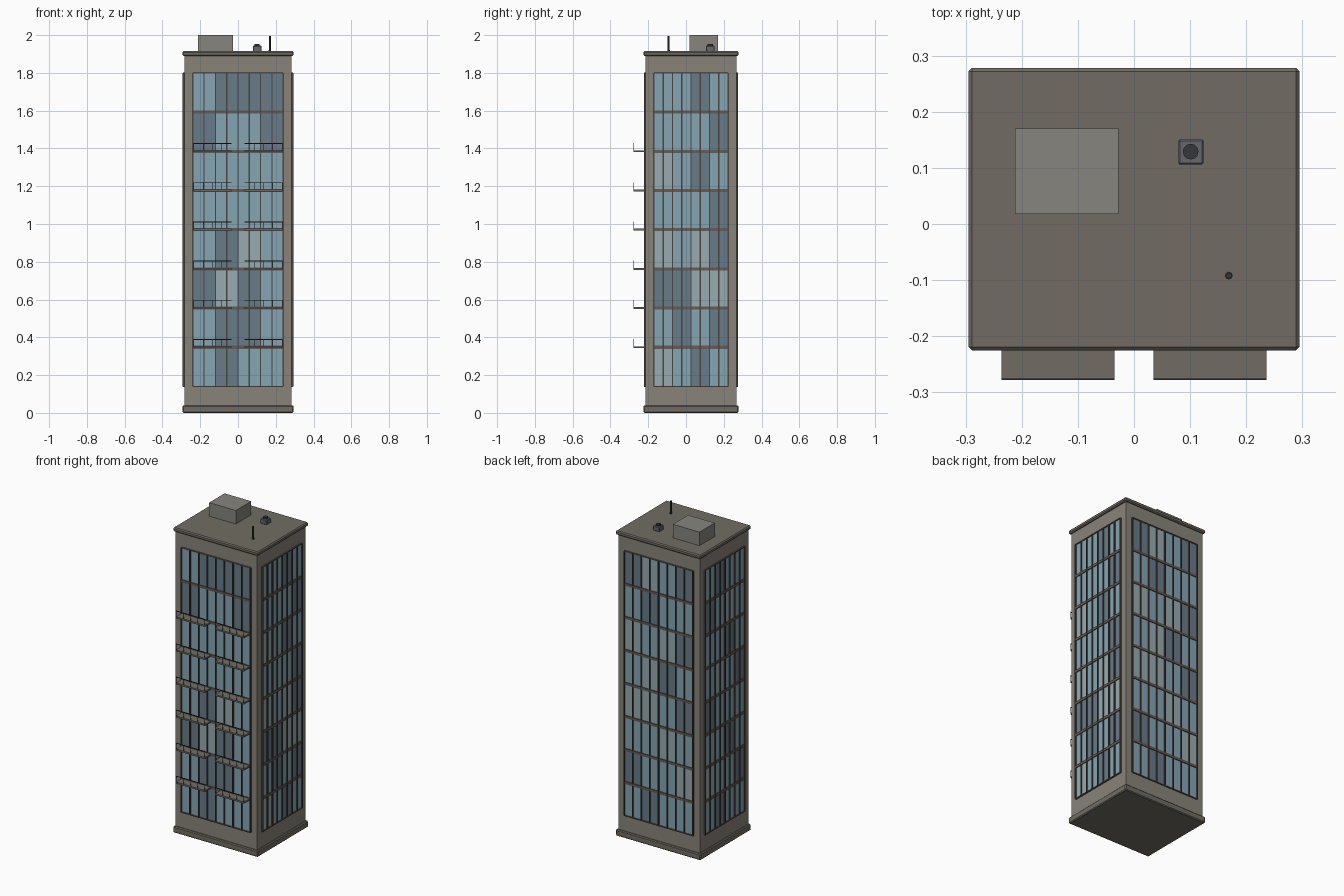
import bpy, bmesh, math
from mathutils import Matrix, Vector

if "Cube" in bpy.data.objects:
    bpy.data.objects.remove(bpy.data.objects["Cube"])

YC = 0.0265                  # tower centre in y (balconies overhang the front)
HX, HY = 0.283, 0.24         # wall half sizes
Z0, Z1, N = 0.14, 1.80, 8    # glazed zone, floors and columns
FH = (Z1 - Z0) / N


def mat(name, rgb):
    m = bpy.data.materials.new(name)
    m.diffuse_color = (*rgb, 1)
    m.use_nodes = True
    m.node_tree.nodes["Principled BSDF"].inputs["Base Color"].default_value = m.diffuse_color
    return m


STONE = mat("stone", (0.25, 0.23, 0.19))
TRIM = mat("trim", (0.165, 0.152, 0.125))
LIGHT = mat("light_stone", (0.24, 0.235, 0.205))
BRONZE = mat("bronze", (0.13, 0.105, 0.085))
FRAME = mat("dark_bronze", (0.07, 0.06, 0.05))
DARK = mat("dark_metal", (0.035, 0.038, 0.042))
METAL = mat("grey_metal", (0.13, 0.135, 0.15))
GLASS = [mat("glass_blue", (0.235, 0.375, 0.455)), mat("glass_dark", (0.14, 0.20, 0.253)),
         mat("glass_pale", (0.31, 0.41, 0.44))]


def box(bm, lo, hi, M=Matrix(), idx=0):
    lo, hi = Vector(lo), Vector(hi)
    r = bmesh.ops.create_cube(bm, size=1, matrix=M @ Matrix.Translation((lo + hi) / 2)
                              @ Matrix.Diagonal((*(hi - lo), 1)))
    for f in {f for v in r["verts"] for f in v.link_faces}:
        f.material_index = idx


def finish(name, bm, mats, bevel=0):
    me = bpy.data.meshes.new(name)
    bm.to_mesh(me)
    bm.free()
    ob = bpy.data.objects.new(name, me)
    bpy.context.collection.objects.link(ob)
    for m in mats:
        me.materials.append(m)
    if bevel:
        b = ob.modifiers.new("bevel", "BEVEL")
        b.width, b.segments = bevel, 1
    return ob


def block(name, lo, hi, m, bevel=0):
    bm = bmesh.new()
    box(bm, lo, hi)
    return finish(name, bm, [m], bevel)


def cylinder(name, x, y, z0, z1, r, m, sides=8):
    bm = bmesh.new()
    bmesh.ops.create_cone(bm, cap_ends=True, segments=sides, radius1=r, radius2=r,
                          depth=z1 - z0, matrix=Matrix.Translation((x, y, (z0 + z1) / 2)))
    return finish(name, bm, [m])


# main masses
block("tower_body", (-HX, YC - HY, 0.03), (HX, YC + HY, 1.90), STONE)
block("base_plinth", (-0.294, YC - 0.2515, 0), (0.294, YC + 0.2515, 0.04), TRIM, 0.005)
block("roof_cornice", (-0.295, YC - 0.2515, 1.89), (0.295, YC + 0.2515, 1.915), TRIM, 0.006)


# one glazed wall: panes tinted in pairs of columns, mullions and floor bands
def facade(name, angle, half, depth, tints):
    M = Matrix.Translation((0, YC, 0)) @ Matrix.Rotation(angle, 4, "Z")
    w = 2 * half / N
    glass, mull, band = bmesh.new(), bmesh.new(), bmesh.new()
    for r, row in enumerate(tints.split()):
        z = Z1 - (r + 1) * FH
        for c in range(N):
            x = -half + c * w
            box(glass, (x, -depth - 0.003, z), (x + w, -depth + 0.004, z + FH), M, int(row[c // 2]))
    for c in range(N + 1):
        x = -half + c * w
        box(mull, (x - 0.003, -depth - 0.010, Z0), (x + 0.003, -depth + 0.002, Z1), M)
    for f in range(N + 1):
        z, t = Z0 + f * FH, 0.008 if 0 < f < N else 0.003
        box(band, (-half, -depth - 0.008, z - t), (half, -depth + 0.002, z + t), M)
    finish(name + "_glass", glass, GLASS)
    finish(name + "_mullions", mull, [FRAME])
    finish(name + "_floor_bands", band, [BRONZE])


facade("front", 0, 0.239, HY, "0111 1001 0000 0000 0120 1210 0110 0100")
facade("right", math.pi / 2, 0.196, HX, "0010 0001 2010 0001 2021 1122 0101 2010")
facade("back", math.pi, 0.239, HY, "1201 0100 2021 0210 2201 0020 1002 0100")
facade("left", -math.pi / 2, 0.196, HX, "0100 1020 0010 0201 1000 0010 2001 0100")

# paired balconies on six floors
slabs, rails = bmesh.new(), bmesh.new()
yf = -0.278
for f in range(1, 7):
    z = Z0 + f * FH
    for x0 in (-0.236, 0.035):
        x1 = x0 + 0.201
        box(slabs, (x0, yf, z - 0.005), (x1, YC - HY, z + 0.005))
        box(rails, (x0, yf, z + 0.039), (x1, yf + 0.003, z + 0.043))
        for i in range(5):
            x = x0 + 0.002 + i * 0.04925
            box(rails, (x - 0.001, yf + 0.0005, z), (x + 0.001, yf + 0.0025, z + 0.041))
finish("balcony_slabs", slabs, [TRIM])
finish("balcony_rails", rails, [DARK])

# rooftop equipment
block("roof_plant_room", (-0.2125, 0.018, 1.91), (-0.0275, 0.17, 2.0), LIGHT)
block("cooling_unit", (0.079, 0.106, 1.914), (0.124, 0.151, 1.944), METAL, 0.003)
cylinder("cooling_fan", 0.101, 0.129, 1.942, 1.953, 0.014, DARK, 12)
cylinder("antenna_base", 0.169, -0.092, 1.913, 1.922, 0.007, DARK)
cylinder("antenna_mast", 0.169, -0.092, 1.92, 1.995, 0.005, DARK)
